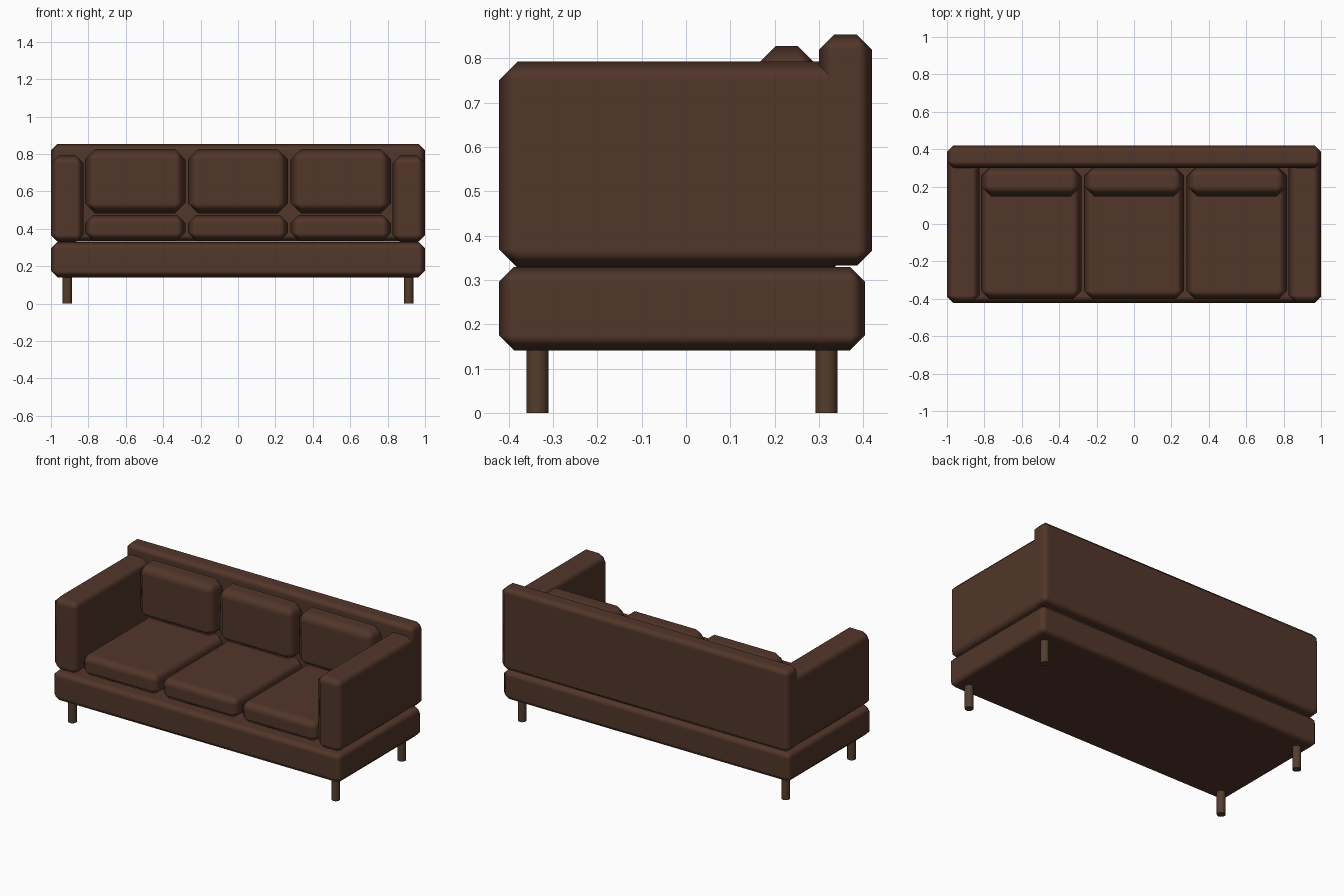
import bpy
import math

if "Cube" in bpy.data.objects:
    bpy.data.objects.remove(bpy.data.objects["Cube"])


def material(name, color):
    m = bpy.data.materials.new(name)
    m.diffuse_color = color
    m.use_nodes = True
    m.node_tree.nodes["Principled BSDF"].inputs["Base Color"].default_value = m.diffuse_color
    return m


leather = material("brown_leather", (0.085, 0.037, 0.023, 1))
wood = material("dark_wood", (0.085, 0.047, 0.026, 1))


def padded_box(name, x, y, z, bevel):
    """Chamfered, softly shaded box from (min, max) ranges."""
    bpy.ops.mesh.primitive_cube_add(size=1, location=[sum(r) / 2 for r in (x, y, z)])
    ob = bpy.context.object
    ob.name = name
    ob.scale = [r[1] - r[0] for r in (x, y, z)]
    bpy.ops.object.transform_apply(location=False, rotation=False, scale=True)
    ob.data.materials.append(leather)
    bpy.ops.object.shade_smooth()
    mod = ob.modifiers.new("chamfer", "BEVEL")
    mod.width = bevel
    mod.segments = 1
    mod.limit_method = 'NONE'
    mod.harden_normals = True
    return ob


# Base plinth and full-width backrest
padded_box("base", (-1, 1), (-0.422, 0.404), (0.141, 0.329), 0.034)
padded_box("backrest", (-1, 1), (0.3, 0.42), (0.332, 0.853), 0.034)

# Armrests
for side, label in ((-1, "left"), (1, "right")):
    x = sorted((side * 0.825, side * 1.0))
    padded_box(label + "_arm", x, (-0.422, 0.376), (0.327, 0.792), 0.042)

# Three seat cushions and three back cushions
for i, label in enumerate(("left", "middle", "right")):
    cx = (i - 1) * 0.55
    x = (cx - 0.268, cx + 0.268)
    padded_box(label + "_seat_cushion", x, (-0.402, 0.302), (0.335, 0.475), 0.045)
    padded_box(label + "_back_cushion", x, (0.147, 0.308), (0.483, 0.827), 0.055)

# Round legs
for lx, sx in ((-0.912, "left"), (0.912, "right")):
    for ly, sy in ((-0.335, "front"), (0.317, "back")):
        bpy.ops.mesh.primitive_cylinder_add(vertices=12, radius=0.025, depth=0.15,
                                            location=(lx, ly, 0.075))
        leg = bpy.context.object
        leg.name = f"{sy}_{sx}_leg"
        leg.data.materials.append(wood)
        bpy.ops.object.shade_smooth_by_angle(angle=math.radians(40))
